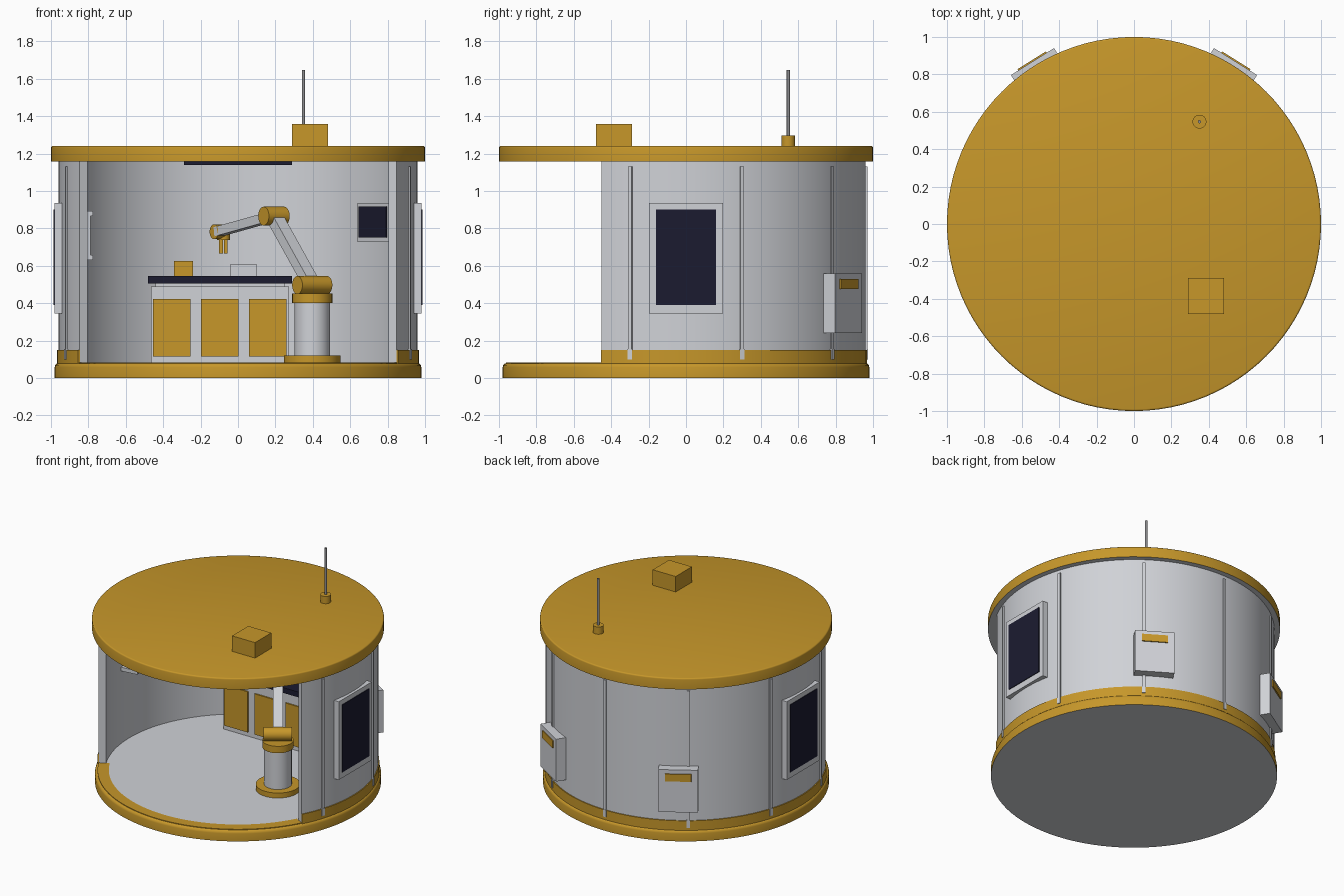
import bpy, bmesh, math
from mathutils import Matrix, Vector

cube = bpy.data.objects.get("Cube")
if cube:
    bpy.data.objects.remove(cube)


def material(name, r, g, b):
    m = bpy.data.materials.new(name)
    m.use_nodes = True
    m.diffuse_color = (r, g, b, 1)
    m.node_tree.nodes["Principled BSDF"].inputs["Base Color"].default_value = (r, g, b, 1)
    return m


GOLD = material("gold", 0.57, 0.31, 0.023)
GREY = material("light_grey", 0.63, 0.645, 0.68)
DARK = material("dark_glass", 0.011, 0.011, 0.03)
STEEL = material("steel", 0.27, 0.27, 0.28)


def finish(name, bm, *mats, smooth=False):
    bmesh.ops.recalc_face_normals(bm, faces=bm.faces)
    mesh = bpy.data.meshes.new(name)
    bm.to_mesh(mesh)
    bm.free()
    for m in mats:
        mesh.materials.append(m)
    ob = bpy.data.objects.new(name, mesh)
    bpy.context.collection.objects.link(ob)
    if smooth:
        bpy.ops.object.select_all(action='DESELECT')
        ob.select_set(True)
        bpy.context.view_layer.objects.active = ob
        bpy.ops.object.shade_smooth_by_angle(angle=math.radians(32))
    return ob


def block(name, mat, lo, hi, frame=Matrix()):
    """Box between two corners, placed by a frame."""
    lo, hi = Vector(lo), Vector(hi)
    bm = bmesh.new()
    bmesh.ops.create_cube(bm, size=1, matrix=frame @ Matrix.Translation((lo + hi) / 2)
                          @ Matrix.Diagonal((*(hi - lo), 1)))
    return finish(name, bm, mat)


def rod(name, mat, a, b, r, segs=32):
    """Cylinder from point a to point b."""
    a, b = Vector(a), Vector(b)
    bm = bmesh.new()
    turn = (b - a).to_track_quat('Z', 'Y').to_matrix().to_4x4()
    bmesh.ops.create_cone(bm, cap_ends=True, segments=segs, radius1=r, radius2=r,
                          depth=(b - a).length, matrix=Matrix.Translation((a + b) / 2) @ turn)
    return finish(name, bm, mat, smooth=True)


def slab(name, r, z0, z1, bevel):
    """Gold disc with a rounded top rim and a grey underside."""
    bm = bmesh.new()
    bmesh.ops.create_cone(bm, cap_ends=True, segments=96, radius1=r, radius2=r, depth=z1 - z0,
                          matrix=Matrix.Translation((0, 0, (z0 + z1) / 2)))
    rim = [e for e in bm.edges if all(v.co.z > z1 - 0.001 for v in e.verts)]
    bmesh.ops.bevel(bm, geom=rim, offset=bevel, segments=3, affect='EDGES', profile=0.5)
    bm.normal_update()
    for f in bm.faces:
        f.material_index = 1 if f.normal.z < -0.5 else 0
    return finish(name, bm, GOLD, GREY, smooth=True)


def arc_wall(name, mat, r0, r1, z0, z1, start, end, n=72):
    """Curved wall between two angles in degrees."""
    bm = bmesh.new()
    rings = []
    for i in range(n + 1):
        a = math.radians(start + (end - start) * i / n)
        rings.append([bm.verts.new((r * math.cos(a), r * math.sin(a), z))
                      for r, z in ((r0, z0), (r1, z0), (r1, z1), (r0, z1))])
    for p, q in zip(rings, rings[1:]):
        for k in range(4):
            j = (k + 1) % 4
            bm.faces.new((p[k], p[j], q[j], q[k]))
    bm.faces.new(rings[0])
    bm.faces.new(rings[-1])
    return finish(name, bm, mat, smooth=True)


def around(deg):
    """Frame whose x axis points outward at an angle."""
    return Matrix.Rotation(math.radians(deg), 4, 'Z')


# Shell
slab("base", 0.98, 0, 0.08, 0.022)
slab("roof", 1.0, 1.158, 1.241, 0.01)
rod("floor", GREY, (0, 0, 0.06), (0, 0, 0.082), 0.915, 96)
arc_wall("threshold", GOLD, 0.885, 0.962, 0.07, 0.0835, 208, 332)
arc_wall("wall", GREY, 0.91, 0.961, 0.08, 1.16, -28, 208)
arc_wall("wall_skirt", GOLD, 0.958, 0.968, 0.07, 0.15, -28, 208)
for i in range(7):
    f = around(-18 + 36 * i)
    block(f"rib_{i}", GREY, (0.95, -0.01, 0.11), (0.97, 0.01, 1.132), f)
    block(f"rib_foot_{i}", GREY, (0.95, -0.012, 0.10), (0.973, 0.012, 0.155), f)

# Side windows and rear service boxes
for side, deg, box_deg in (("left", 0, 58), ("right", 180, 122)):
    f = around(deg)
    block(side + "_window_frame", GREY, (0.93, -0.197, 0.345), (0.981, 0.197, 0.936), f)
    block(side + "_window_glass", DARK, (0.98, -0.16, 0.39), (0.986, 0.16, 0.90), f)
    f = around(box_deg)
    block(side + "_service_box", GREY, (0.95, -0.136, 0.24), (1.024, 0.136, 0.56), f)
    block(side + "_service_label", GOLD, (1.02, -0.09, 0.475), (1.032, 0.09, 0.53), f)

# Roof fittings
block("roof_unit", GOLD, (0.288, -0.482, 1.235), (0.48, -0.288, 1.358))
rod("antenna_base", GOLD, (0.35, 0.547, 1.235), (0.35, 0.547, 1.296), 0.037)
rod("antenna", STEEL, (0.35, 0.547, 1.29), (0.35, 0.547, 1.647), 0.0085)
block("ceiling_panel", DARK, (-0.29, -0.1, 1.138), (0.29, 0.1, 1.16))

# Workbench
block("bench_body", GREY, (-0.465, 0.49, 0.08), (0.272, 0.74, 0.49))
block("bench_riser", GREY, (-0.44, 0.51, 0.49), (0.25, 0.72, 0.505))
block("bench_top", DARK, (-0.48, 0.46, 0.505), (0.29, 0.76, 0.545))
for i in range(3):
    x = -0.455 + 0.257 * i
    block(f"bench_door_{i}", GOLD, (x, 0.48, 0.115), (x + 0.2, 0.495, 0.422))
block("bench_gold_box", GOLD, (-0.343, 0.55, 0.545), (-0.24, 0.65, 0.625))
block("bench_tray", GREY, (-0.04, 0.55, 0.545), (0.1, 0.67, 0.61))

# Inner wall screen and grab rail
f = around(34.5)
block("screen_frame", GREY, (0.87, -0.16, 0.727), (0.895, 0.14, 0.937), f)
block("screen_glass", DARK, (0.865, -0.14, 0.75), (0.872, 0.12, 0.918), f)
f = around(186)
for z in (0.645, 0.88):
    block("rail_bracket", GREY, (0.78, -0.012, z - 0.014), (0.92, 0.012, z + 0.014), f)
block("grab_rail", GREY, (0.795, -0.01, 0.65), (0.815, 0.01, 0.88), f)

# Robot arm, reaching towards the bench
reach = Vector((-0.574, 0.819, 0))
axle = Vector((0.819, 0.574, 0))
foot = Vector((0.397, -0.09, 0))
UP = Vector((0, 0, 1))


def joint(name, centre, length, r):
    rod(name, GOLD, centre - axle * length / 2, centre + axle * length / 2, r)


def link(name, a, b, width, depth):
    z = (b - a).normalized()
    turn = Matrix((axle, z.cross(axle), z)).transposed().to_4x4()
    block(name, GREY, (-width / 2, -depth / 2, 0), (width / 2, depth / 2, (b - a).length),
          Matrix.Translation(a) @ turn)


for name, mat, z0, z1, r in (("arm_foot", GOLD, 0.08, 0.12, 0.152),
                             ("arm_column", GREY, 0.12, 0.40, 0.095),
                             ("arm_collar", GOLD, 0.40, 0.452, 0.107)):
    rod(name, mat, foot + UP * z0, foot + UP * z1, r)
shoulder = foot + UP * 0.497
elbow = foot + reach * 0.357 + UP * 0.866
wrist = foot + reach * 0.88 + UP * 0.782
joint("arm_shoulder", shoulder, 0.195, 0.048)
joint("arm_elbow", elbow, 0.135, 0.05)
joint("arm_wrist", wrist, 0.05, 0.04)
link("upper_arm", shoulder, elbow, 0.07, 0.06)
link("forearm", elbow, wrist, 0.05, 0.05)
grip = wrist + Vector((0.03, 0.02, 0))
rod("gripper_palm", GOLD, grip - UP * 0.045, grip, 0.035)
for s in (-1, 1):
    c = grip + axle * 0.016 * s
    block("gripper_finger", GOLD, c - Vector((0.01, 0.014, 0.115)), c + Vector((0.01, 0.014, -0.03)))
